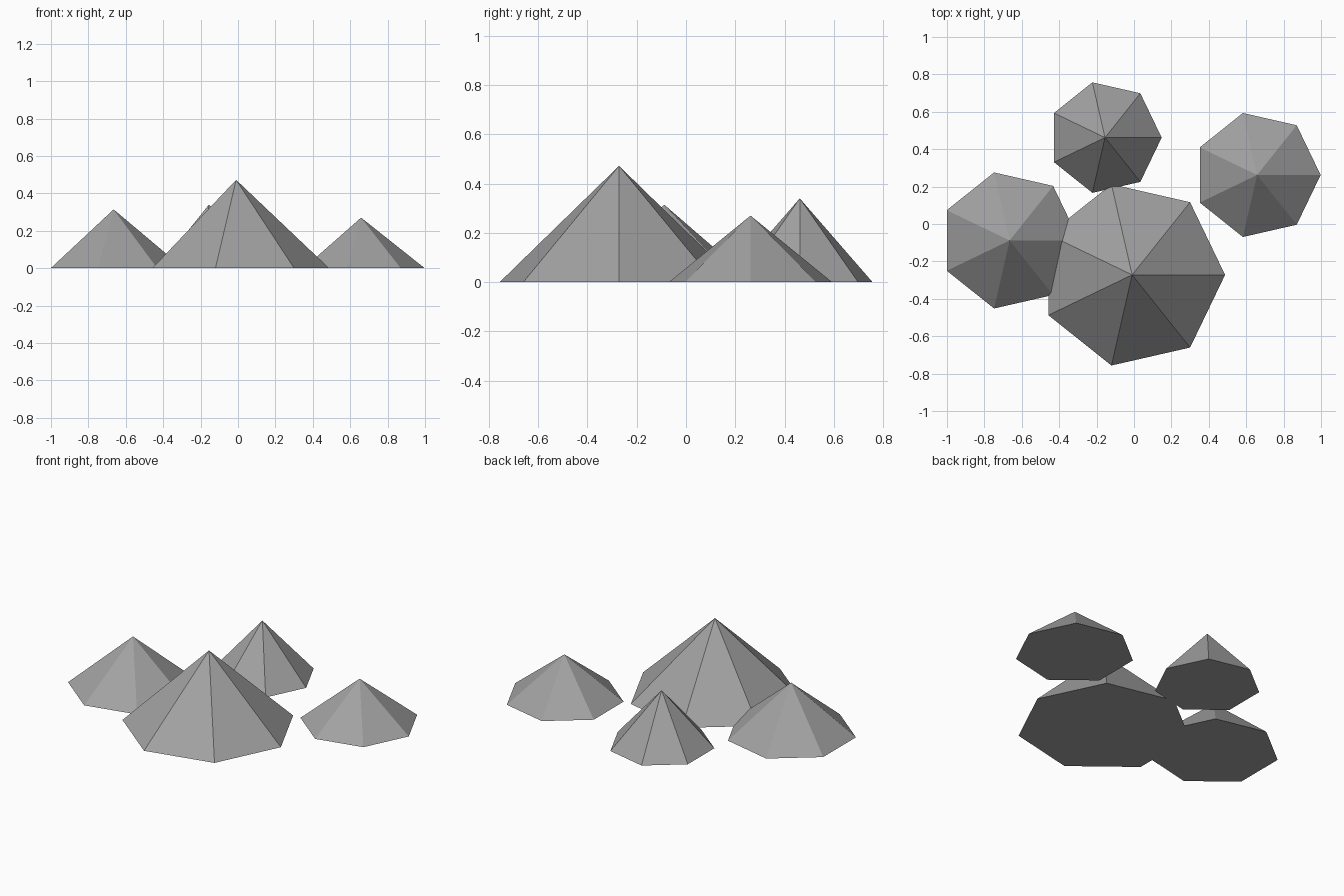
import bpy

if "Cube" in bpy.data.objects:
    bpy.data.objects.remove(bpy.data.objects["Cube"])

# Single stone colour
stone = bpy.data.materials.new("stone_grey")
stone.diffuse_color = (0.36, 0.36, 0.36, 1)
stone.use_nodes = True
stone.node_tree.nodes["Principled BSDF"].inputs["Base Color"].default_value = stone.diffuse_color


def peak(name, x, y, radius, height):
    """Seven-sided closed cone standing on the ground, one corner facing +x."""
    bpy.ops.mesh.primitive_cone_add(vertices=7, radius1=radius, radius2=0,
                                    depth=height, location=(x, y, height / 2),
                                    end_fill_type='NGON')
    ob = bpy.context.object
    ob.name = name
    # Turn the first corner from +y to +x
    ob.rotation_euler.z = -1.5707963
    bpy.ops.object.transform_apply(location=False, rotation=True, scale=False)
    ob.data.materials.append(stone)
    bpy.ops.object.shade_flat()


# Group of mountains
peak("main_peak", -0.01, -0.272, 0.497, 0.472)
peak("left_peak", -0.665, -0.088, 0.373, 0.314)
peak("back_peak", -0.155, 0.462, 0.303, 0.34)
peak("right_peak", 0.658, 0.262, 0.34, 0.27)
